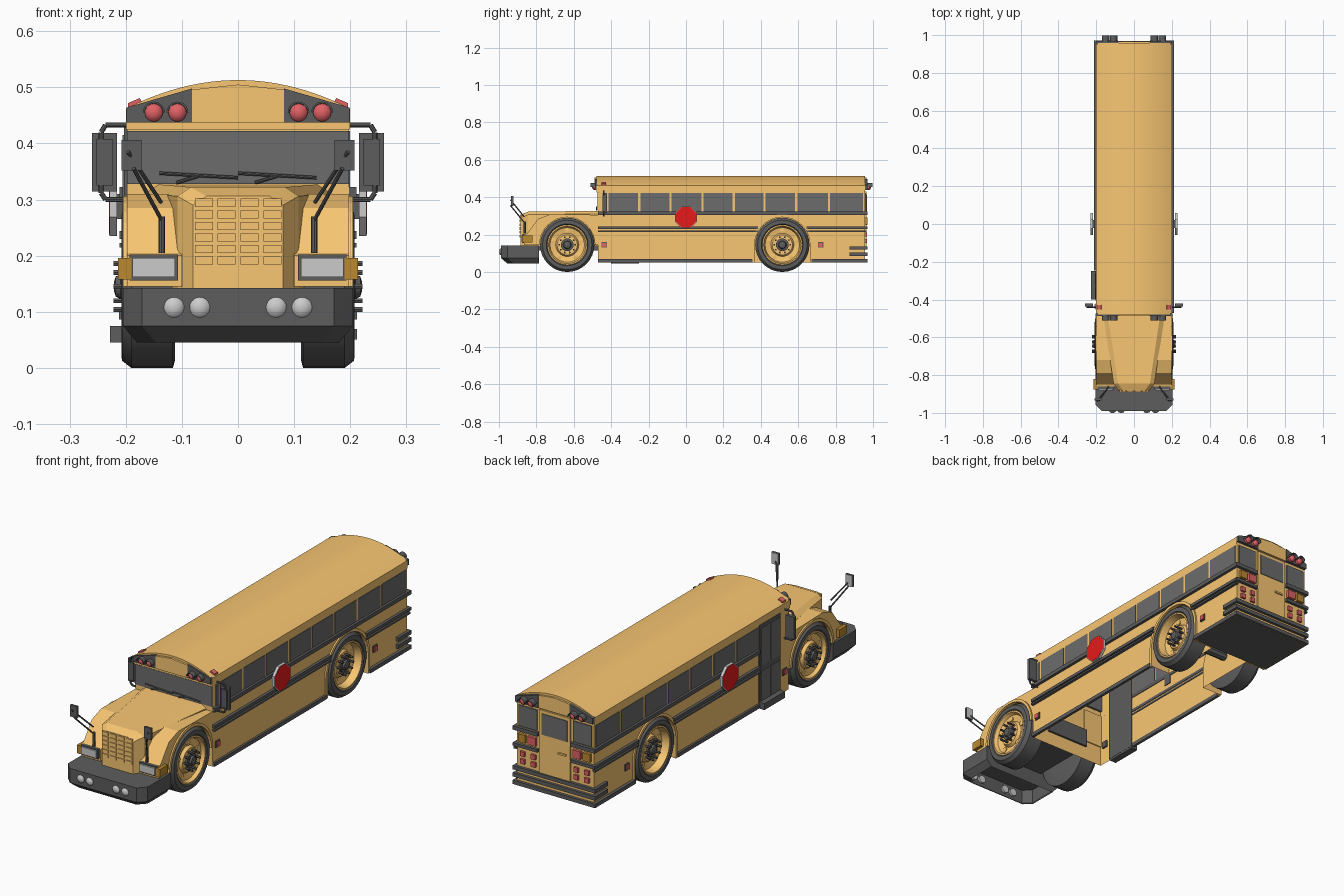
import bpy, bmesh, math
from mathutils import Vector

if "Cube" in bpy.data.objects:
    bpy.data.objects.remove(bpy.data.objects["Cube"])


def material(name, col):
    m = bpy.data.materials.new(name)
    m.diffuse_color = (*col, 1)
    m.use_nodes = True
    m.node_tree.nodes["Principled BSDF"].inputs["Base Color"].default_value = m.diffuse_color
    return m


YELLOW = material("yellow_paint", (0.95, 0.57, 0.17))
DARK = material("dark_trim", (0.11, 0.11, 0.11))
GLASS = material("dark_glass", (0.15, 0.15, 0.15))
RED = material("red_lens", (0.75, 0.12, 0.13))
SIGN = material("sign_red", (0.8, 0.01, 0.01))
AMBER = material("amber_lens", (0.5, 0.25, 0.03))


def loft(name, rings, mat=None, smooth=False, drop=None):
    """Skin a list of equally long closed rings, cap both ends, drop unwanted faces."""
    bm = bmesh.new()
    vs = [[bm.verts.new(p) for p in r] for r in rings]
    n = len(rings[0])
    for a, b in zip(vs, vs[1:]):
        for i in range(n):
            bm.faces.new((a[i], a[(i + 1) % n], b[(i + 1) % n], b[i]))
    bm.faces.new(vs[0])
    bm.faces.new(vs[-1])
    bmesh.ops.recalc_face_normals(bm, faces=bm.faces)
    if drop:
        bm.normal_update()
        bmesh.ops.delete(bm, geom=[f for f in bm.faces if drop(f.calc_center_median(), f.normal)], context='FACES')
    me = bpy.data.meshes.new(name)
    bm.to_mesh(me)
    bm.free()
    if mat:
        me.materials.append(mat)
    ob = bpy.data.objects.new(name, me)
    bpy.context.collection.objects.link(ob)
    if smooth:
        bpy.ops.object.select_all(action='DESELECT')
        ob.select_set(True)
        bpy.context.view_layer.objects.active = ob
        bpy.ops.object.shade_smooth_by_angle(angle=math.radians(30))
    return ob


def box(name, x, y, z, mat=None):
    return loft(name, [[(a, y[0], z[0]), (a, y[1], z[0]), (a, y[1], z[1]), (a, y[0], z[1])] for a in x], mat)


def prism_x(name, prof, x, mat=None, smooth=False, drop=None):
    return loft(name, [[(a, p, q) for p, q in prof] for a in x], mat, smooth, drop)


def prism_y(name, prof, y, mat=None, smooth=False, drop=None):
    return loft(name, [[(p, a, q) for p, q in prof] for a in y], mat, smooth, drop)


def circle(c, r, n=32, a0=0.0):
    return [(c[0] + r * math.cos(a0 + 2 * math.pi * i / n), c[1] + r * math.sin(a0 + 2 * math.pi * i / n)) for i in range(n)]


def lathe_x(name, cy, cz, prof, s, mat=None, n=32):
    return loft(name, [[(s * x, p, q) for p, q in circle((cy, cz), r, n)] for r, x in prof], mat, True)


def lamp_y(name, x, z, r, y0, y1, mat=None):
    rings = [(y0, r), (y0 + 0.6 * (y1 - y0), r), (y0 + 0.85 * (y1 - y0), r * 0.75), (y1, r * 0.3)]
    return loft(name, [[(p, y, q) for p, q in circle((x, z), k, 20)] for y, k in rings], mat, True)


def rod(name, a, b, r, mat=DARK):
    a, b = Vector(a), Vector(b)
    q = (b - a).to_track_quat('Z', 'Y')
    return loft(name, [[e + q @ Vector((p, k, 0)) for p, k in circle((0, 0), r, 8)] for e in (a, b)], mat, True)


def arch(cy, r, zb=None, n=16):
    """Wheel arch points from the front foot over the top to the back foot."""
    pts = [(cy - r * math.cos(math.pi * i / n), 0.145 + r * math.sin(math.pi * i / n)) for i in range(n + 1)]
    return pts if zb is None else [(cy - r, zb)] + pts + [(cy + r, zb)]


FY, RY = -0.635, 0.515

# Main body: a shell open underneath, with the rear wheel arch cut into its sides
prism_x("bus_body", [(-0.47, 0.05)] + arch(RY, 0.15, 0.05) + [(0.957, 0.05), (0.957, 0.45), (-0.47, 0.45)], (-0.198, 0.198), YELLOW,
        drop=lambda c, n: abs(n.x) < 0.5 and -0.46 < c.y < 0.94)
arc = [(0.2 - 0.4 * i / 24, 0.462 + 0.051 * (1 - (1 - i / 12) ** 2)) for i in range(25)]
prism_y("roof", [(-0.2, 0.425), (0.2, 0.425)] + arc, (-0.478, 0.957), YELLOW, True, drop=lambda c, n: n.z < -0.9)

# Bonnet, fenders and hollow bumper
hood = []
for y, w, t in ((-0.885, 0.08, 0.306), (-0.845, 0.108, 0.322), (-0.47, 0.165, 0.327)):
    hood.append([(-w, y, 0.14), (w, y, 0.14), (w, y, t - 0.016), (w - 0.024, y, t), (-w + 0.024, y, t), (-w, y, t - 0.016)])
loft("bonnet", hood, YELLOW)
bump = []
for z, w, y in ((0.045, 0.18, -0.955), (0.075, 0.205, -0.99), (0.142, 0.205, -0.99)):
    bump.append([(-w, -0.785, z), (-w, y + 0.035, z), (-w + 0.034, y, z), (w - 0.034, y, z), (w, y + 0.035, z), (w, -0.785, z)])
loft("front_bumper", bump, DARK, drop=lambda c, n: n.z < -0.9)
box("front_chassis", (-0.11, 0.11), (-0.8, -0.46), (0.115, 0.2), DARK)
for i in range(4):
    for j in range(6):
        x, z = -0.077 + 0.0407 * i, 0.184 + 0.0205 * j
        box("grille_cell", (x, x + 0.032), (-0.889, -0.88), (z, z + 0.015), YELLOW)

# Windscreen, visors and wipers
box("windscreen", (-0.198, 0.198), (-0.474, -0.46), (0.328, 0.422), GLASS)
visor = [(-0.082, 0.437), (0.082, 0.437), (0.082, 0.496), (0, 0.505), (-0.082, 0.496)]
prism_y("front_visor", visor, (-0.488, -0.47), YELLOW)
prism_y("rear_visor", visor, (0.95, 0.966), YELLOW)
for x0 in (-0.14, 0.0):
    rod("wiper", (x0, -0.478, 0.347), (x0 + 0.14, -0.478, 0.339), 0.003)
    rod("wiper_arm", (x0 + 0.03, -0.478, 0.33), (x0 + 0.07, -0.478, 0.342), 0.003)

# Rear door and bumper bars
box("rear_door", (-0.08, 0.08), (0.95, 0.964), (0.135, 0.43), YELLOW)
box("rear_door_window", (-0.066, 0.066), (0.955, 0.967), (0.318, 0.415), GLASS)
box("rear_door_handle", (-0.06, -0.02), (0.96, 0.97), (0.25, 0.258), YELLOW)
for z in (0.06, 0.095, 0.128):
    box("rear_bumper_bar", (-0.212, 0.212), (0.875 if z > 0.07 else 0.67, 0.97), (z - 0.009, z + 0.009), DARK)

PILLARS = (-0.452, -0.42, -0.25, -0.083, 0.088, 0.255, 0.42, 0.59, 0.765, 0.952)
for s in (1, -1):
    # Fenders with open wheel arches, and rear wheel housings
    prism_x("front_fender", [(-0.865, 0.145)] + arch(FY, 0.15) + [(-0.465, 0.145), (-0.465, 0.305), (-0.72, 0.31), (-0.79, 0.285), (-0.85, 0.205), (-0.865, 0.2)],
            (s * 0.1, s * 0.198), YELLOW)
    prism_x("rear_wheel_housing", arch(RY, 0.15, 0.05), (s * 0.1, s * 0.198), YELLOW,
            drop=lambda c, n: n.z < -0.9 or abs(c.x) > 0.19)
    for cy, zb, nm in ((FY, None, "front_arch_trim"), (RY, 0.05, "rear_arch_trim")):
        prism_x(nm, arch(cy, 0.161, zb) + arch(cy, 0.148, zb)[::-1], (s * 0.19, s * 0.205), YELLOW)

    # Wheels: tyre, dished rim, hub, holes and nuts; rear hubs sit deeper
    for cy, d in ((FY, 0), (RY, 0.018)):
        lathe_x("tyre", cy, 0.145, [(0.06, 0.112), (0.13, 0.112), (0.145, 0.116), (0.145, 0.19), (0.132, 0.207),
                                    (0.112, 0.208), (0.106, 0.2), (0.1, 0.14)], s, DARK)
        lathe_x("rim", cy, 0.145, [(0.107, 0.15), (0.107, 0.205), (0.1, 0.206), (0.092, 0.19 - d), (0.062, 0.184 - d),
                                   (0.054, 0.198 - d), (0.01, 0.199 - d)], s, YELLOW)
        lathe_x("hub", cy, 0.145, [(0.034, 0.19 - d), (0.034, 0.207 - d), (0.022, 0.209 - d), (0.018, 0.218 - d), (0.008, 0.221 - d)], s, DARK, 20)
        for p, q in circle((cy, 0.145), 0.077, 5, math.pi / 2):
            lathe_x("rim_hole", p, q, [(0.013, 0.18 - d), (0.013, 0.191 - d), (0.008, 0.192 - d)], s, YELLOW, 12)
        for p, q in circle((cy, 0.145), 0.043, 10):
            lathe_x("wheel_nut", p, q, [(0.005, 0.19 - d), (0.005, 0.222 - d)], s, DARK, 6)

    # Side windows and rub rails
    for i, (a, b) in enumerate(zip(PILLARS, PILLARS[1:])):
        if not (s < 0 and i < 2):
            box("side_window", (s * 0.195, s * 0.2), (a + 0.006, b - 0.006), (0.322, 0.422), GLASS)
    y0 = -0.47 if s > 0 else -0.245
    for z, h in ((0.313, 0.009), (0.237, 0.007), (0.219, 0.004)):
        spans = ((y0, 0.965),) if z > 0.3 else ((y0, RY - 0.13), (RY + 0.13, 0.965))
        for a, b in spans:
            box("side_rail", (s * 0.195, s * 0.211), (a, b), (z - h, z + h), DARK)
        if h > 0.005:
            box("rear_rail", (s * 0.085, s * 0.211), (0.95, 0.971), (z - h, z + h), DARK)
    box("sill_rail", (s * 0.195, s * 0.208), (y0, RY - 0.16), (0.051, 0.069), DARK)

    # Roof lamp pods with hooded lamps at both ends
    pod = [(s * 0.082, 0.437), (s * 0.199, 0.437), (s * 0.199, 0.464), (s * 0.082, 0.498)]
    prism_y("front_lamp_pod", pod, (-0.486, -0.47), DARK)
    prism_y("rear_lamp_pod", pod, (0.95, 0.97), DARK)
    for x in (0.108, 0.15):
        hoodlet = [(s * x + r * math.cos(t * math.pi / 10), 0.455 + r * math.sin(t * math.pi / 10))
                   for r, ts in ((0.0195, range(11)), (0.0165, range(10, -1, -1))) for t in ts]
        for y, d in ((-0.48, -1), (0.968, 1)):
            prism_y("lamp_hood", hoodlet, (y, y + d * 0.03), DARK, True)
            lamp_y("warning_lamp", s * x, 0.455, 0.016, y, y + d * 0.022, RED)
    for x in (0.068, 0.114):
        lamp_y("bumper_lamp", s * x, 0.108, 0.018, -0.98, -1.0)

    # Headlights and corner indicators
    box("headlight_frame", (s * 0.107, s * 0.193), (-0.875, -0.84), (0.156, 0.202), DARK)
    box("headlight", (s * 0.112, s * 0.188), (-0.882, -0.86), (0.162, 0.196))
    box("corner_indicator", (s * 0.19, s * 0.214), (-0.877, -0.82), (0.158, 0.196), AMBER)

    # Rear windows and lamps
    box("rear_window", (s * 0.092, s * 0.188), (0.95, 0.962), (0.326, 0.422), GLASS)
    box("rear_lamp_red", (s * 0.095, s * 0.135), (0.95, 0.97), (0.255, 0.292), RED)
    box("rear_lamp_amber", (s * 0.148, s * 0.185), (0.95, 0.97), (0.255, 0.292), AMBER)
    for x, z in ((0.11, 0.2), (0.165, 0.2), (0.11, 0.165), (0.165, 0.165)):
        box("rear_small_lamp", (s * (x - 0.011), s * (x + 0.011)), (0.95, 0.967), (z - 0.011, z + 0.011), RED)

    # Side and roof markers
    for y in (-0.437, 0.72):
        box("marker_frame", (s * 0.19, s * 0.203), (y - 0.015, y + 0.015), (0.13, 0.16), DARK)
        box("side_marker", (s * 0.19, s * 0.208), (y - 0.011, y + 0.011), (0.134, 0.156), RED)
    prism_y("roof_marker", [(s * 0.196, 0.46), (s * 0.196, 0.472), (s * 0.175, 0.481), (s * 0.17, 0.47)], (-0.452, -0.428), RED)

    # Octagonal stop sign, left blank
    oct_big, oct_small = (circle((0, 0.293), r, 8, math.pi / 8) for r in (0.063, 0.06))
    prism_x("sign_plate", oct_big, (s * 0.216, s * 0.229))
    prism_x("sign_face", oct_small, (s * 0.226, s * 0.23), SIGN)
    box("sign_bracket", (s * 0.195, s * 0.218), (-0.02, 0.02), (0.265, 0.31), DARK)

    # Side mirrors on looped arms
    path = [(0.198, 0.433), (0.236, 0.433), (0.244, 0.42), (0.244, 0.312), (0.236, 0.3), (0.198, 0.3)]
    for a, b in zip(path, path[1:]):
        rod("side_mirror_arm", (s * a[0], -0.44, a[1]), (s * b[0], -0.44, b[1]), 0.0045)
    box("side_mirror", (s * 0.216, s * 0.26), (-0.437, -0.422), (0.314, 0.419), DARK)
    box("side_mirror_back", (s * 0.224, s * 0.252), (-0.446, -0.43), (0.325, 0.408), DARK)

    # Bonnet mirrors on bent arms
    box("bonnet_mirror", (s * 0.172, s * 0.208), (-0.935, -0.925), (0.352, 0.406), DARK)
    box("bonnet_mirror_glass", (s * 0.173, s * 0.207), (-0.927, -0.922), (0.353, 0.405))
    for x, z in ((0.196, 0.385), (0.186, 0.355)):
        rod("bonnet_mirror_arm", (s * x, -0.938, z), (s * 0.137, -0.865, z - 0.09), 0.0035)
    rod("bonnet_mirror_post", (s * 0.136, -0.862, 0.27), (s * 0.136, -0.862, 0.205), 0.006)

for cy in (FY, RY):
    rod("axle", (-0.13, cy, 0.145), (0.13, cy, 0.145), 0.02)

# Folding entrance door on the left, with step
box("entrance_frame", (-0.203, -0.194), (-0.405, -0.25), (0.055, 0.43), DARK)
for a in (-0.397, -0.325):
    for z0, z1 in ((0.08, 0.215), (0.24, 0.415)):
        box("entrance_glass", (-0.206, -0.2), (a, a + 0.066), (z0, z1), GLASS)
box("entrance_step", (-0.228, -0.195), (-0.4, -0.25), (0.045, 0.075), DARK)
